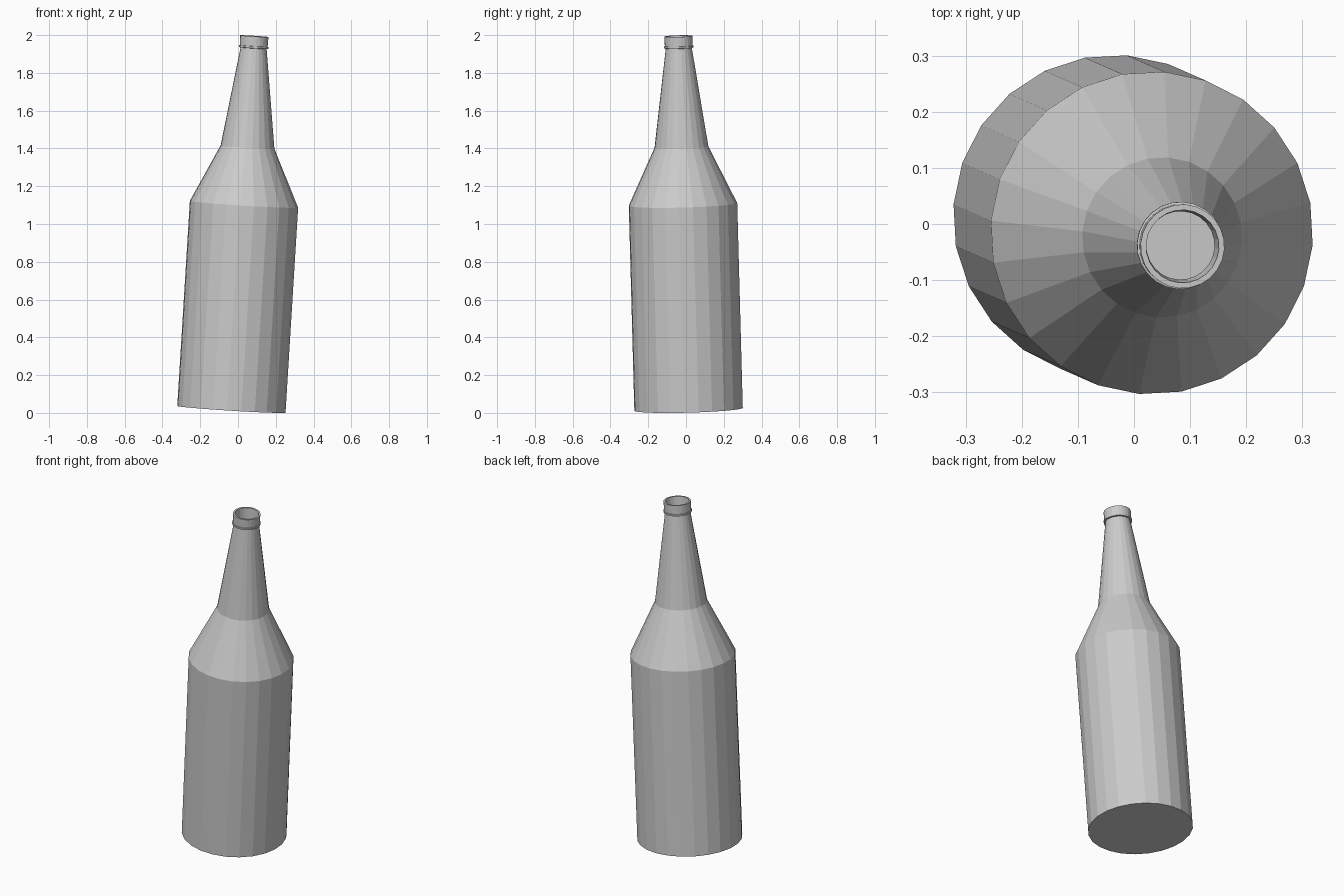
import bpy, bmesh, math
from mathutils import Vector, Matrix

cube = bpy.data.objects.get("Cube")
if cube:
    bpy.data.objects.remove(cube, do_unlink=True)

SIDES = 24
PHASE = math.radians(-4.4)
BASE = Vector((-0.035, 0.0135, 0.019))      # centre of the base
AXIS = Vector((0.0615, -0.027, 1))          # leaning axis of the bottle
LEAN = Matrix.Translation(BASE) @ Vector((0, 0, 1)).rotation_difference(AXIS).to_matrix().to_4x4()

grey = bpy.data.materials.new("light_grey")
grey.use_nodes = True
grey.diffuse_color = (0.6, 0.6, 0.6, 1)
grey.node_tree.nodes["Principled BSDF"].inputs["Base Color"].default_value = grey.diffuse_color


def lathe(name, profile, closed=False):
    """Spin (radius, height) points round the leaning axis; cap the ends unless closed."""
    bm = bmesh.new()
    rings = []
    for r, h in profile:
        angles = [PHASE + math.tau * i / SIDES for i in range(SIDES)]
        rings.append([bm.verts.new((r * math.cos(a), r * math.sin(a), h)) for a in angles])
    pairs = list(zip(rings, rings[1:]))
    if closed:
        pairs.append((rings[-1], rings[0]))
    else:
        bm.faces.new(rings[0])
        bm.faces.new(rings[-1])
    for a, b in pairs:
        for i in range(SIDES):
            j = (i + 1) % SIDES
            bm.faces.new((a[i], a[j], b[j], b[i]))
    bmesh.ops.recalc_face_normals(bm, faces=bm.faces)
    bm.transform(LEAN)
    mesh = bpy.data.meshes.new(name)
    bm.to_mesh(mesh)
    bm.free()
    mesh.materials.append(grey)
    obj = bpy.data.objects.new(name, mesh)
    bpy.context.collection.objects.link(obj)


# Hollow glass: up the outside, over the mouth, down the inside to the floor
outside = [(0.288, 0), (0.288, 1.088), (0.143, 1.391), (0.069, 1.918), (0.074, 1.926), (0.075, 1.98)]
inside = [(0.065, 1.98), (0.061, 1.918), (0.134, 1.388), (0.279, 1.085), (0.279, 0.01)]
lathe("bottle", outside + inside)

# Thin bead below the lip
lathe("collar", [(0.068, 1.916), (0.078, 1.918), (0.078, 1.927), (0.068, 1.930)], closed=True)
